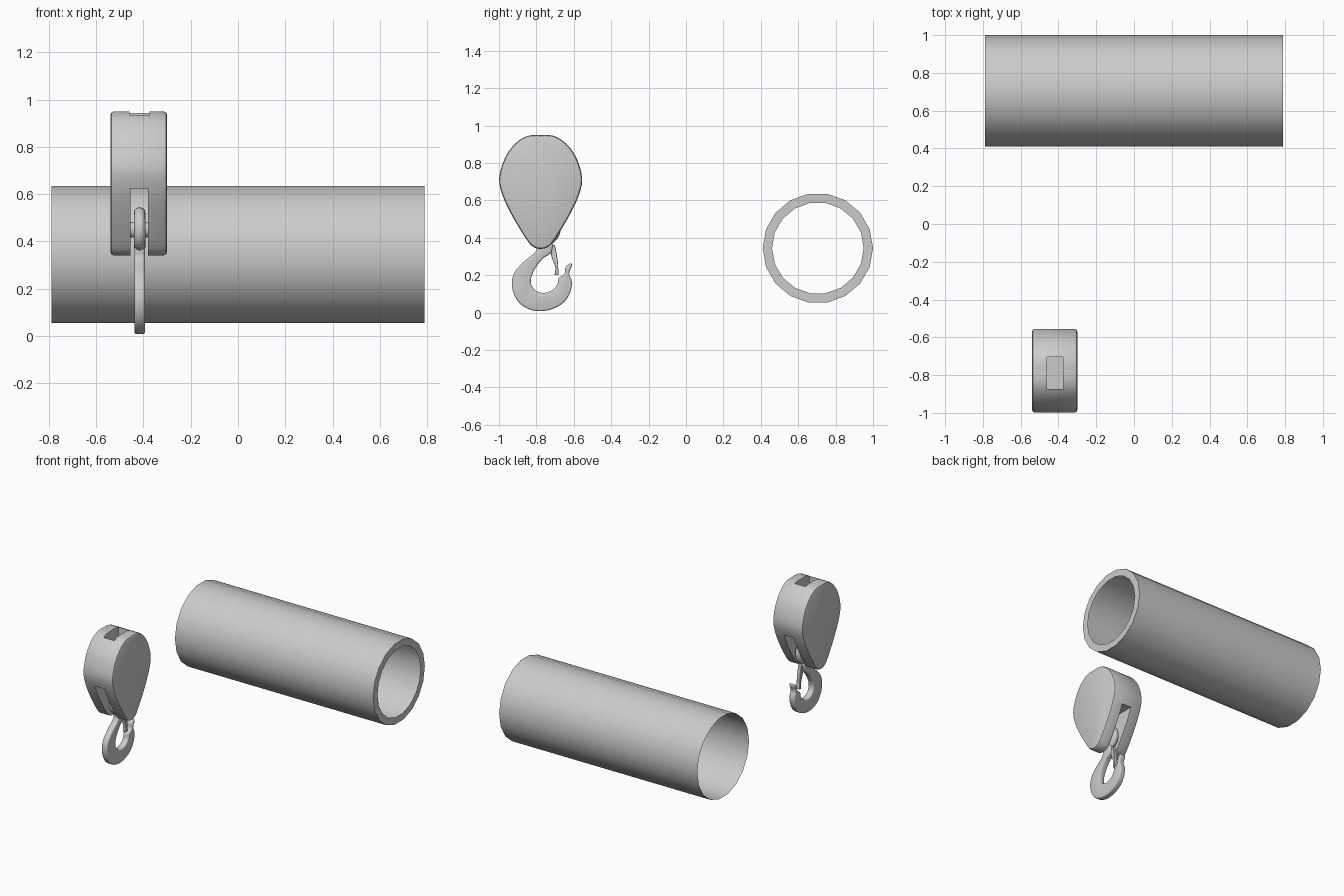
import bpy, bmesh, math
from mathutils import Vector

if "Cube" in bpy.data.objects:
    bpy.data.objects.remove(bpy.data.objects["Cube"])

steel = bpy.data.materials.new("steel grey")
steel.use_nodes = True
steel.diffuse_color = (0.6, 0.6, 0.6, 1)
steel.node_tree.nodes["Principled BSDF"].inputs["Base Color"].default_value = (0.6, 0.6, 0.6, 1)

BX, BY = -0.42, -0.777   # block centre
HX = -0.416              # hook plane


def make(name, bm):
    bmesh.ops.recalc_face_normals(bm, faces=bm.faces)
    mesh = bpy.data.meshes.new(name)
    bm.to_mesh(mesh)
    bm.free()
    mesh.materials.append(steel)
    ob = bpy.data.objects.new(name, mesh)
    bpy.context.collection.objects.link(ob)
    return ob


def select(ob):
    bpy.ops.object.select_all(action='DESELECT')
    ob.select_set(True)
    bpy.context.view_layer.objects.active = ob


def smooth(ob, angle=35):
    select(ob)
    bpy.ops.object.shade_smooth_by_angle(angle=math.radians(angle))


def rounded(points, steps):
    """Closed smooth loop through the points."""
    p = [Vector(q) for q in points]
    n, out = len(p), []
    for i in range(n):
        a, b, c, d = (p[(i + k) % n] for k in (-1, 0, 1, 2))
        for s in range(steps):
            t = s / steps
            out.append(0.5 * (2 * b + (c - a) * t + (2 * a - 5 * b + 4 * c - d) * t ** 2
                              + (3 * b - a - 3 * c + d) * t ** 3))
    return out


def plate(name, outline, x, width, bevel, segments):
    """Side outline (y, z) extruded along x with softened rims."""
    bm = bmesh.new()
    face = bm.faces.new([bm.verts.new((x - width / 2, p[0], p[1])) for p in outline])
    side = bmesh.ops.extrude_face_region(bm, geom=[face])
    moved = [v for v in side["geom"] if isinstance(v, bmesh.types.BMVert)]
    bmesh.ops.translate(bm, verts=moved, vec=(width, 0, 0))
    ob = make(name, bm)
    mod = ob.modifiers.new("rim", 'BEVEL')
    mod.width, mod.segments = bevel, segments
    mod.limit_method, mod.angle_limit = 'ANGLE', math.radians(60)
    mod.use_clamp_overlap = False
    select(ob)
    bpy.ops.object.modifier_apply(modifier=mod.name)
    return ob


def cut(ob, lo, hi):
    """Cut a box-shaped slot."""
    lo, hi = Vector(lo), Vector(hi)
    bm = bmesh.new()
    bmesh.ops.create_cube(bm, size=1)
    for v in bm.verts:
        v.co = (lo + hi) / 2 + v.co * (hi - lo)
    cutter = make("slot_cutter", bm)
    cutter.hide_render = True
    mod = ob.modifiers.new("slot", 'BOOLEAN')
    mod.operation, mod.object, mod.solver = 'DIFFERENCE', cutter, 'EXACT'
    select(ob)
    bpy.ops.object.modifier_apply(modifier=mod.name)
    bpy.data.objects.remove(cutter)


# Drum: open outer wall with a ring on its left end
bm = bmesh.new()
SIDES = 18
rings = []
for x, r in ((-0.79, 0.295), (0.79, 0.295), (0.79, 0.245)):
    turn = [math.tau * i / SIDES for i in range(SIDES)]
    rings.append([bm.verts.new((x, 0.705 + r * math.cos(a), 0.345 + r * math.sin(a))) for a in turn])
for a, b in zip(rings, rings[1:]):
    for i in range(SIDES):
        j = (i + 1) % SIDES
        bm.faces.new((a[i], a[j], b[j], b[i]))
smooth(make("drum", bm))

# Pulley block: teardrop housing with rope slot and hook slot
half = [(0.07, 0.945), (0.135, 0.905), (0.19, 0.83), (0.222, 0.72), (0.205, 0.63),
        (0.163, 0.537), (0.11, 0.445), (0.06, 0.37), (0.03, 0.347)]
drop = [(0, 0.95)] + half + [(0, 0.341)] + [(-y, z) for y, z in reversed(half)]
block = plate("pulley_block", [(BY + p.x, p.y) for p in rounded(drop, 3)], BX, 0.24, 0.015, 2)
cut(block, (-0.46, -0.873, 0.82), (-0.375, -0.704, 1.1))
cut(block, (-0.455, -1.1, 0.2), (-0.38, -0.4, 0.625))
smooth(block)

# Hook: neck, outer bow, tip, then inner bow
hook = [(-0.80, 0.38), (-0.80, 0.33), (-0.87, 0.27), (-0.922, 0.205), (-0.928, 0.125), (-0.89, 0.05),
        (-0.82, 0.012), (-0.74, 0.012), (-0.665, 0.045), (-0.622, 0.10), (-0.61, 0.165),
        (-0.625, 0.21), (-0.61, 0.25), (-0.618, 0.264), (-0.644, 0.243), (-0.65, 0.205),
        (-0.68, 0.185), (-0.688, 0.15), (-0.715, 0.12), (-0.765, 0.105), (-0.812, 0.125),
        (-0.83, 0.17), (-0.81, 0.23), (-0.765, 0.29), (-0.722, 0.32), (-0.72, 0.38)]
smooth(plate("hook", rounded(hook, 3), HX, 0.045, 0.009, 3), 50)

# Safety latch closing the hook mouth
latch = [(-0.725, 0.37), (-0.72, 0.30), (-0.697, 0.24), (-0.703, 0.20), (-0.682, 0.20),
         (-0.684, 0.27), (-0.70, 0.36)]
smooth(plate("safety_latch", latch, HX, 0.026, 0.002, 1))

# Hook eye hanging on a cross pin
bpy.ops.mesh.primitive_torus_add(location=(HX, -0.765, 0.45), rotation=(0, math.pi / 2, 0),
                                 major_radius=0.07, minor_radius=0.025,
                                 major_segments=32, minor_segments=12)
eye = bpy.context.object
eye.name = "hook_eye"
bpy.ops.mesh.primitive_cylinder_add(vertices=24, radius=0.033, depth=0.1,
                                    location=(BX, -0.765, 0.45), rotation=(0, math.pi / 2, 0))
pin = bpy.context.object
pin.name = "cross_pin"
for ob in (eye, pin):
    ob.data.materials.append(steel)
    smooth(ob)
